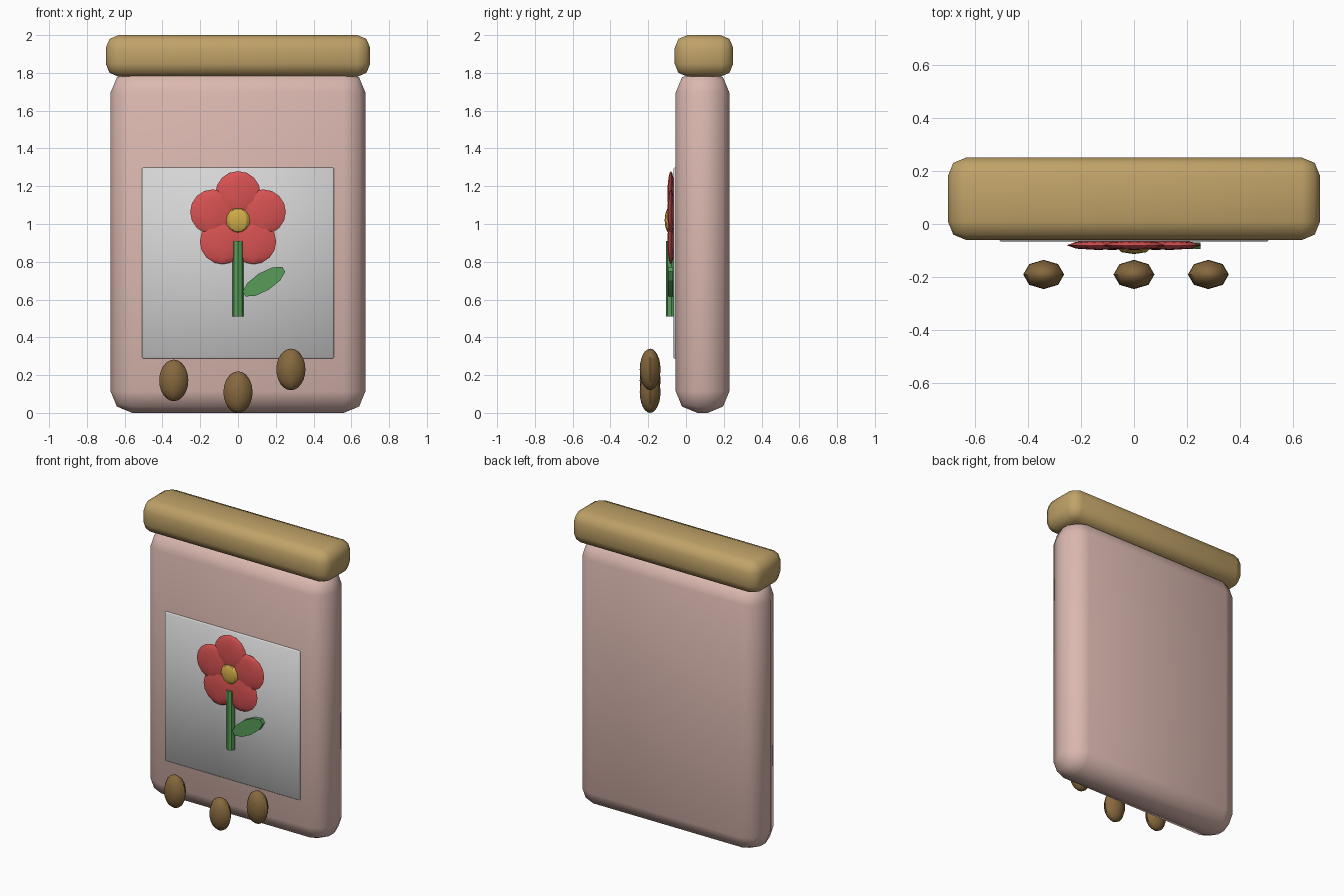
import bpy, math

if "Cube" in bpy.data.objects:
    bpy.data.objects.remove(bpy.data.objects["Cube"])


def material(name, r, g, b):
    # 0-255 display values turned into linear ones
    lin = [((c / 255 + 0.055) / 1.055) ** 2.4 for c in (r, g, b)]
    m = bpy.data.materials.new(name)
    m.diffuse_color = (*lin, 1)
    m.use_nodes = True
    m.node_tree.nodes["Principled BSDF"].inputs["Base Color"].default_value = m.diffuse_color
    return m


PINK = material("dusty_pink", 219, 184, 176)
TAN = material("tan", 192, 162, 104)
GREY = material("light_grey", 214, 214, 214)
RED = material("petal_red", 216, 82, 82)
YELLOW = material("centre_yellow", 208, 172, 72)
GREEN = material("leaf_green", 88, 156, 88)
BROWN = material("nut_brown", 134, 104, 62)


def finish(name, mat, smooth=None):
    ob = bpy.context.object
    ob.name = name
    ob.data.materials.append(mat)
    bpy.ops.object.transform_apply(location=False, rotation=True, scale=True)
    if smooth:
        bpy.ops.object.shade_smooth_by_angle(angle=math.radians(smooth))
    return ob


def rounded_box(name, mat, lo, hi, width, segments):
    bpy.ops.mesh.primitive_cube_add(size=1, location=[(a + b) / 2 for a, b in zip(lo, hi)])
    ob = bpy.context.object
    ob.scale = [b - a for a, b in zip(lo, hi)]
    bpy.ops.object.transform_apply(location=False, rotation=False, scale=True)
    bev = ob.modifiers.new("rounding", 'BEVEL')
    bev.width = width
    bev.segments = segments
    bpy.ops.object.modifier_apply(modifier=bev.name)
    return finish(name, mat, 50)


def ellipsoid(name, mat, loc, radii, segments, rings, smooth=None):
    bpy.ops.mesh.primitive_uv_sphere_add(segments=segments, ring_count=rings, radius=1, location=loc)
    bpy.context.object.scale = radii
    return finish(name, mat, smooth)


# Bag body, folded top and label
rounded_box("bag_body", PINK, (-0.675, -0.055, 0), (0.675, 0.23, 1.81), 0.115, 2)
rounded_box("folded_top", TAN, (-0.70, -0.06, 1.78), (0.70, 0.25, 2.0), 0.068, 2)
rounded_box("label", GREY, (-0.507, -0.066, 0.287), (0.507, -0.045, 1.30), 0.006, 1)

# Flower: five petals around a centre
for i in range(5):
    a = math.radians(90 + 72 * i)
    ellipsoid("petal_%d" % (i + 1), RED,
              (0.14 * math.cos(a), -0.08, 1.02 + 0.14 * math.sin(a)),
              (0.12, 0.018, 0.12), 8, 8, 30)
ellipsoid("flower_centre", YELLOW, (0, -0.09, 1.02), (0.065, 0.023, 0.065), 8, 8, 30)

# Stem and leaf
bpy.ops.mesh.primitive_cylinder_add(vertices=8, radius=0.03, depth=0.40, location=(0, -0.077, 0.71))
finish("stem", GREEN)
bpy.ops.mesh.primitive_cylinder_add(vertices=10, radius=1, depth=1, location=(0.137, -0.082, 0.695),
                                    rotation=(math.pi / 2, math.radians(-32), 0))
bpy.context.object.scale = (0.13, 0.05, 0.026)
finish("leaf", GREEN)

# Seeds in front of the bag
for i, (x, z) in enumerate([(-0.34, 0.172), (0, 0.11), (0.28, 0.23)]):
    ellipsoid("seed_%d" % (i + 1), BROWN, (x, -0.19, z), (0.077, 0.055, 0.11), 8, 12, 50)
